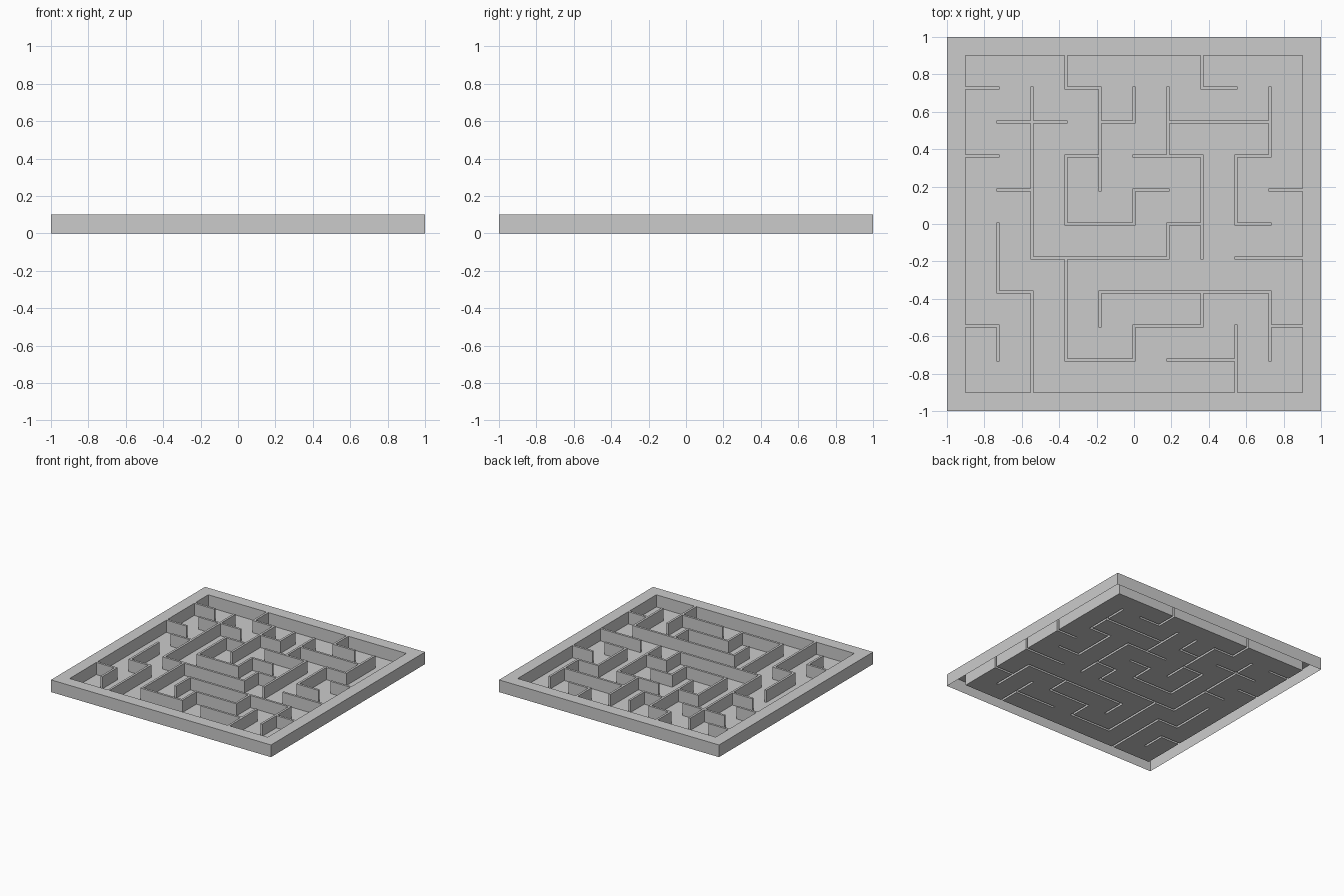
import bpy
import bmesh

if "Cube" in bpy.data.objects:
    bpy.data.objects.remove(bpy.data.objects["Cube"])

HEIGHT = 0.1
PITCH = 2 / 11          # distance between wall centre lines
HALF = PITCH / 20       # half the wall thickness
N = 21                  # lattice strips: even = wall line, odd = passage

# Strip borders: outer rim, inner rim, then both sides of each wall line
lines = [-1, -0.9]
for k in range(-4, 5):
    lines += [k * PITCH - HALF, k * PITCH + HALF]
lines += [0.9, 1]

# Walls as (fixed line, start, end) in pitch units from the centre
ROWS = [  # along x: (y, x0, x1)
    (4, -5, -4), (4, -2, -1), (4, 2, 3),
    (3, -4, -2), (3, -1, 0), (3, 1, 4),
    (2, -5, -4), (2, -2, -1), (2, 0, 2), (2, 3, 4),
    (1, -4, -3), (1, 0, 1), (1, 4, 5),
    (0, -2, 0), (0, 1, 2), (0, 3, 4),
    (-1, -3, 1), (-1, 3, 5),
    (-2, -4, -3), (-2, -1, 4),
    (-3, -5, -4), (-3, 0, 2), (-3, 4, 5),
    (-4, -2, 0), (-4, 1, 3),
]
COLS = [  # along y: (x, y0, y1)
    (-4, -2, 0), (-4, -4, -3),
    (-3, -1, 4), (-3, -5, -2),
    (-2, 4, 5), (-2, 0, 2), (-2, -4, -1),
    (-1, 1, 4), (-1, -3, -2),
    (0, 3, 4), (0, 0, 1), (0, -4, -3),
    (1, 2, 4), (1, -1, 0),
    (2, 4, 5), (2, -1, 2), (2, -3, -2),
    (3, 0, 2), (3, -5, -3),
    (4, 2, 4), (4, -4, -2),
]


def strip(k):
    return 2 * (k + 5)


every = {(i, j) for i in range(N) for j in range(N)}
frame = {c for c in every if c[0] in (0, N - 1) or c[1] in (0, N - 1)}
walls = set()
for y, a, b in ROWS:
    walls |= {(i, strip(y)) for i in range(strip(a), strip(b) + 1)}
for x, a, b in COLS:
    walls |= {(strip(x), j) for j in range(strip(a), strip(b) + 1)}
walls -= frame
raised = frame | walls


def build(name, cells, z):
    """Top faces of the cells, plus sides wherever a raised cell meets a low one."""
    bm = bmesh.new()

    def quad(*pts):
        bm.faces.new([bm.verts.new(p) for p in pts])

    for i, j in sorted(cells):
        x0, x1, y0, y1 = lines[i], lines[i + 1], lines[j], lines[j + 1]
        corners = [(x0, y0), (x1, y0), (x1, y1), (x0, y1)]
        quad(*[(x, y, z) for x, y in corners])
        if z == 0:
            continue
        for s, (di, dj) in enumerate([(0, -1), (1, 0), (0, 1), (-1, 0)]):
            if (i + di, j + dj) not in raised:
                p, q = corners[s], corners[(s + 1) % 4]
                quad((*p, 0), (*q, 0), (*q, z), (*p, z))
    bmesh.ops.remove_doubles(bm, verts=bm.verts, dist=1e-5)
    mesh = bpy.data.meshes.new(name)
    bm.to_mesh(mesh)
    bm.free()
    obj = bpy.data.objects.new(name, mesh)
    bpy.context.collection.objects.link(obj)


# Rim and walls are hollow shells, open underneath; the floor fills the passages
build("outer_frame", frame, HEIGHT)
build("maze_walls", walls, HEIGHT)
build("passage_floor", every - raised, 0)
